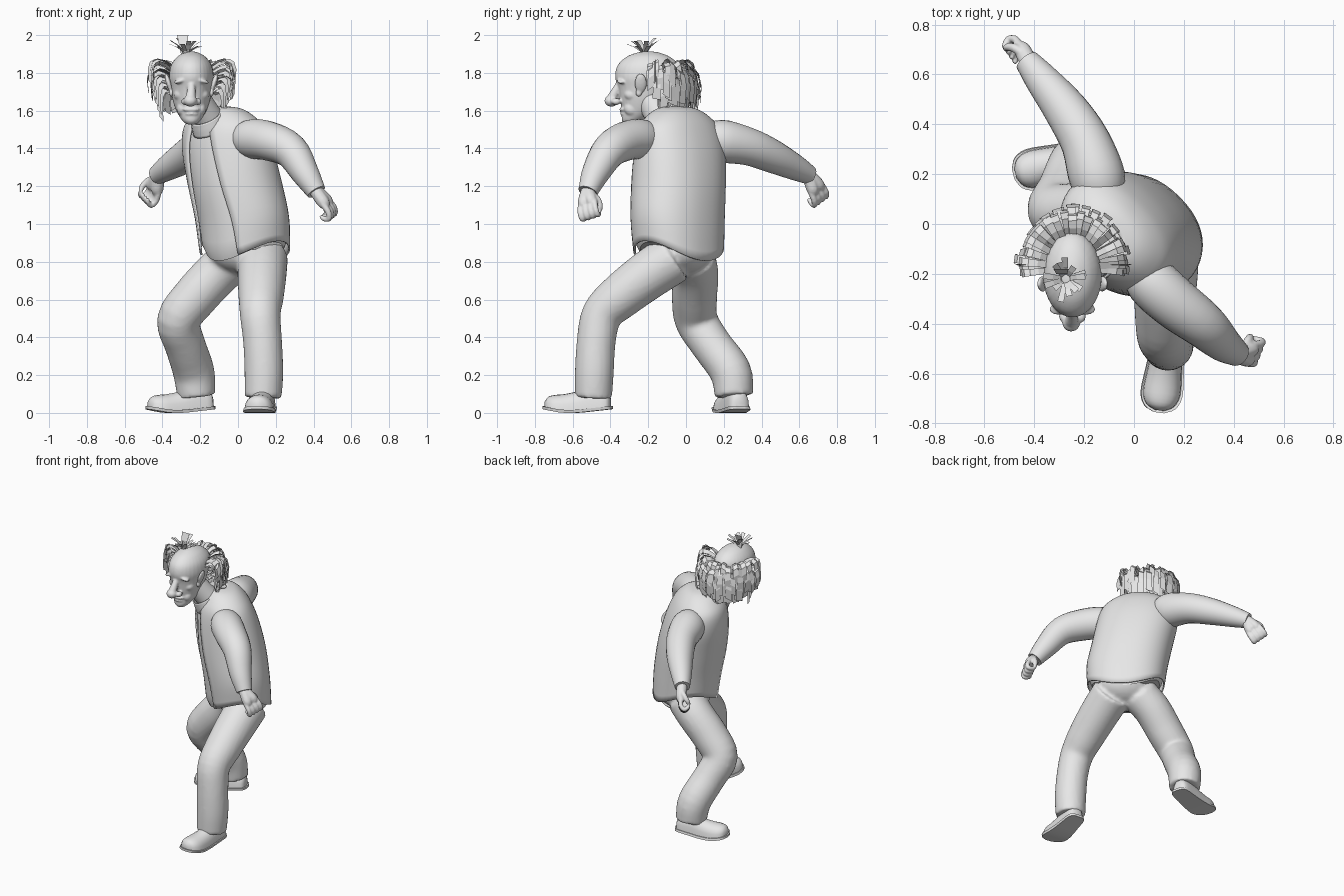
import bpy, bmesh, math, random
from mathutils import Vector, Matrix

random.seed(4)
V = Vector
cube = bpy.data.objects.get("Cube")
if cube:
    bpy.data.objects.remove(cube)

grey = bpy.data.materials.new("plain_grey")
grey.use_nodes = True
grey.diffuse_color = (0.8, 0.8, 0.8, 1)
grey.node_tree.nodes["Principled BSDF"].inputs["Base Color"].default_value = (0.8, 0.8, 0.8, 1)


def finish(bm, name, voxel=0, thick=0, smooth=True):
    """Turn a bmesh into a named object, optionally blended or thickened."""
    bmesh.ops.recalc_face_normals(bm, faces=bm.faces)
    me = bpy.data.meshes.new(name)
    bm.to_mesh(me)
    bm.free()
    me.materials.append(grey)
    ob = bpy.data.objects.new(name, me)
    bpy.context.collection.objects.link(ob)
    if smooth:
        bpy.ops.object.select_all(action="DESELECT")
        ob.select_set(True)
        bpy.context.view_layer.objects.active = ob
        bpy.ops.object.shade_smooth_by_angle(angle=math.radians(50))
    if voxel:
        m = ob.modifiers.new("blend", "REMESH")
        m.mode, m.voxel_size, m.use_smooth_shade = "VOXEL", voxel, True
        m = ob.modifiers.new("relax", "SMOOTH")
        m.factor, m.iterations = 0.5, 4
    if thick:
        m = ob.modifiers.new("cloth", "SOLIDIFY")
        m.thickness, m.offset = thick, 0


def skin(bm, rings, cyclic=True, caps=True):
    """Bridge a list of rings with quads."""
    vs = [[bm.verts.new(p) for p in r] for r in rings]
    n = len(vs[0])
    for a, b in zip(vs, vs[1:]):
        for i in range(n if cyclic else n - 1):
            j = (i + 1) % n
            bm.faces.new((a[i], a[j], b[j], b[i]))
    if caps:
        bm.faces.new(vs[0])
        bm.faces.new(vs[-1])


def spline(pts, steps=4):
    """Catmull-Rom through tuples of any length."""
    pts = [V(p) for p in pts]
    ext = [pts[0] * 2 - pts[1]] + pts + [pts[-1] * 2 - pts[-2]]
    out = []
    for i in range(len(pts) - 1):
        a, b, c, d = ext[i:i + 4]
        for k in range(steps):
            t = k / steps
            out.append((b * 2 + (c - a) * t + (a * 2 - b * 5 + c * 4 - d) * t * t
                        + (b * 3 - a - c * 3 + d) * t ** 3) * 0.5)
    return out + [pts[-1]]


def tube(bm, pts, sides=20, steps=4, caps=True):
    """Round limb through (x, y, z, radius) points."""
    path = spline(pts, steps)
    cen = [p.to_3d() for p in path]
    rings, side = [], V((0.31, 0.9, 0.2))
    for i, p in enumerate(path):
        d = (cen[min(i + 1, len(cen) - 1)] - cen[max(i - 1, 0)]).normalized()
        side = (side - d * side.dot(d)).normalized()
        up = d.cross(side)
        rings.append([cen[i] + (side * math.cos(a) + up * math.sin(a)) * p[3]
                      for a in (math.tau * k / sides for k in range(sides))])
    skin(bm, rings, caps=caps)


def ball(bm, loc, rad, roll=0):
    m = Matrix.Translation(loc) @ Matrix.Rotation(roll, 4, "Y") @ Matrix.Diagonal((*rad, 1))
    bmesh.ops.create_uvsphere(bm, u_segments=24, v_segments=16, radius=1, matrix=m)


# Torso: egg-shaped rings whose wide axis runs from shoulder to shoulder
wide = V((-1, 1, 0)).normalized()
fore = V((-1, -1, 0)).normalized()
torso = [(0.805, 0.035, -0.04, 0.25, 0.205), (1.0, 0.02, -0.045, 0.262, 0.21),
         (1.2, -0.018, -0.04, 0.262, 0.212), (1.38, -0.055, -0.035, 0.262, 0.194),
         (1.5, -0.075, -0.04, 0.242, 0.164), (1.565, -0.08, -0.045, 0.185, 0.128),
         (1.605, -0.085, -0.05, 0.115, 0.085), (1.618, -0.09, -0.055, 0.04, 0.03)]


def torso_ring(s, a0, a1, n, inset=0, lift=0):
    ring = []
    for k in range(n):
        a = a0 + (a1 - a0) * k / (n - 1)
        c, w = math.cos(a), math.sin(a)
        if c < 0:  # flatter back with fuller corners
            c, w = -abs(c) ** 0.9, math.copysign(abs(w) ** 0.9, w)
        p = V((s[1], s[2], s[0] + lift * w * w))
        belly = 0.1 * s[4] * max(c, 0) ** 2
        ring.append(p + fore * (c * (s[4] - inset) + belly) + wide * w * (s[3] - inset))
    return ring


bm = bmesh.new()
levels = spline(torso)
rings = []
for i, s in enumerate(levels):
    t = i / (len(levels) - 1)
    gap = 0.52 * (1 - t) + 0.06
    rings.append(torso_ring(s, gap, math.tau - gap, 41, lift=0.105 * (1 - t) ** 4))
skin(bm, rings, cyclic=False, caps=False)
finish(bm, "vest", thick=0.01)

bm = bmesh.new()
skin(bm, [torso_ring(s, 0, math.tau * 35 / 36, 36, 0.03 if i == 0 else 0.014, 0.1 * (1 - i / 30) ** 4)
          for i, s in enumerate(levels)])
finish(bm, "shirt")

# Sleeves
sleeves = {
    "left_sleeve": [(-0.01, -0.16, 1.44, 0.06), (0.06, -0.225, 1.45, 0.102), (0.16, -0.315, 1.44, 0.104),
                    (0.278, -0.405, 1.388, 0.093), (0.355, -0.478, 1.27, 0.074), (0.415, -0.52, 1.17, 0.052)],
    "right_sleeve": [(-0.11, 0.08, 1.44, 0.07), (-0.145, 0.18, 1.44, 0.112), (-0.195, 0.33, 1.41, 0.1),
                     (-0.275, 0.46, 1.357, 0.088), (-0.37, 0.58, 1.298, 0.068), (-0.43, 0.655, 1.258, 0.05)]}
for name, pts in sleeves.items():
    bm = bmesh.new()
    tube(bm, pts, 24)
    finish(bm, name)


# Hands with curled fingers
def hand(name, wrist, d, n):
    w, d = V(wrist), V(d).normalized()
    n = V(n)
    n = (n - d * n.dot(d)).normalized()
    s = d.cross(n)
    bm = bmesh.new()

    def path(*pts):
        tube(bm, [(*(w + d * a + s * b + n * c), r) for a, b, c, r in pts], 10, 3)
    for k in (-1, 1):
        path((-0.02, 0, 0, 0.034), (0.03, k * 0.012, 0, 0.036), (0.07, k * 0.022, 0, 0.033), (0.095, k * 0.022, 0, 0.02))
    for k in range(4):
        b = (k - 1.5) * 0.027
        path((0.07, b, 0, 0.016), (0.12, b * 1.1, 0.005, 0.016), (0.148, b * 1.1, 0.03, 0.015),
             (0.125, b, 0.055, 0.013), (0.105, b, 0.056, 0.008))
    path((0.02, 0.02, 0, 0.02), (0.055, 0.05, 0.02, 0.018), (0.09, 0.052, 0.045, 0.016), (0.11, 0.035, 0.06, 0.01))
    finish(bm, name, voxel=0.006)


hand("left_hand", (0.418, -0.52, 1.168), (0.66, -0.02, -0.75), (-0.7, 0.4, -0.4))
hand("right_hand", (-0.425, 0.655, 1.25), (-0.2, 0.45, -0.8), (-0.8, -0.5, -0.1))

# Trousers blended from the hips and two legs
bm = bmesh.new()
ball(bm, (0.04, -0.03, 0.86), (0.2, 0.165, 0.13))
tube(bm, [(0.13, -0.065, 0.82, 0.134), (0.127, -0.2, 0.73, 0.13), (0.122, -0.35, 0.615, 0.12),
          (0.118, -0.445, 0.52, 0.108), (0.13, -0.475, 0.38, 0.103), (0.137, -0.485, 0.22, 0.103),
          (0.133, -0.49, 0.08, 0.098)], 24)
tube(bm, [(-0.02, 0.03, 0.82, 0.125), (-0.115, 0.05, 0.735, 0.122), (-0.23, 0.045, 0.61, 0.12),
          (-0.315, 0.055, 0.49, 0.114), (-0.28, 0.135, 0.36, 0.108), (-0.235, 0.235, 0.22, 0.11),
          (-0.22, 0.255, 0.09, 0.102)], 24)
finish(bm, "trousers", voxel=0.013)


# Shoes: upper plus a flat sole sharing one outline
def shoe(side, heel, toe):
    heel, toe = V((*heel, 0)), V((*toe, 0))
    across = (toe - heel).normalized().cross(V((0, 0, 1)))
    outline = spline([(0, 0.025, 0.05), (0.06, 0.055, 0.09), (0.3, 0.065, 0.12), (0.55, 0.074, 0.1),
                      (0.8, 0.08, 0.08), (0.94, 0.06, 0.06), (1, 0.02, 0.03)], 3)
    for part, grow, base in (("shoe", 0.95, 0.01), ("sole", 1.06, 0)):
        bm = bmesh.new()
        rings = []
        for t, w, h in outline:
            c = heel.lerp(toe, 0.5 + (t - 0.5) * min(grow, 1))
            ring = []
            for k in range(20):
                a = math.tau * k / 20
                rise = max(0, math.sin(a)) ** 0.8 * h if part == "shoe" else 0.016 * (math.sin(a) > 0)
                spring = 0.02 * max(0, t - 0.7) / 0.3 + 0.04 * max(0, 0.5 - t)
                ring.append(c + across * math.cos(a) * w * grow + V((0, 0, base + rise + spring)))
            rings.append(ring)
        skin(bm, rings)
        finish(bm, side + "_" + part)


shoe("left", (0.15, -0.39), (0.1, -0.757))
shoe("right", (-0.125, 0.29), (-0.485, 0.2))

# Neck and collar
bm = bmesh.new()
tube(bm, [(-0.12, -0.1, 1.5, 0.085), (-0.17, -0.15, 1.585, 0.075), (-0.23, -0.2, 1.68, 0.075)])
finish(bm, "neck")
bm = bmesh.new()
tube(bm, [(-0.14, -0.12, 1.5, 0.098), (-0.155, -0.135, 1.54, 0.092), (-0.168, -0.148, 1.57, 0.084)], caps=False)
finish(bm, "collar", thick=0.008)

# Head: skull loft with facial forms blended in
hx = -0.247
bm = bmesh.new()
skull = spline([(1.528, -0.3, 0.025, 0.025), (1.55, -0.28, 0.05, 0.06), (1.6, -0.24, 0.08, 0.1),
                (1.66, -0.22, 0.1, 0.13), (1.72, -0.21, 0.11, 0.15), (1.78, -0.205, 0.118, 0.17),
                (1.84, -0.2, 0.108, 0.162), (1.885, -0.2, 0.075, 0.115), (1.908, -0.2, 0.035, 0.055),
                (1.914, -0.2, 0.008, 0.01)])
skin(bm, [[V((hx + rx * math.cos(a), cy + ry * math.sin(a), z))
           for a in (math.tau * k / 32 for k in range(32))] for z, cy, rx, ry in skull])
tube(bm, [(hx, -0.345, 1.755, 0.018), (hx, -0.37, 1.71, 0.022), (hx - 0.004, -0.39, 1.67, 0.028)], 12)
ball(bm, (hx - 0.005, -0.395, 1.652), (0.036, 0.037, 0.031))
ball(bm, (hx, -0.33, 1.606), (0.045, 0.024, 0.012))
ball(bm, (hx, -0.325, 1.583), (0.036, 0.024, 0.01))
ball(bm, (hx, -0.305, 1.553), (0.036, 0.034, 0.028))
for k in (-1, 1):
    ball(bm, (hx + k * 0.034, -0.37, 1.648), (0.02, 0.026, 0.018))
    ball(bm, (hx + k * 0.05, -0.342, 1.76), (0.045, 0.024, 0.012), k * 0.3)
    ball(bm, (hx + k * 0.06, -0.285, 1.685), (0.034, 0.042, 0.032), k * 0.5)
    ball(bm, (hx + k * 0.046, -0.325, 1.73), (0.018, 0.018, 0.01))
    ball(bm, (hx + k * 0.05, -0.285, 1.61), (0.028, 0.042, 0.038))
finish(bm, "head", voxel=0.006)

for k, name in ((1, "left_ear"), (-1, "right_ear")):
    bm = bmesh.new()
    ball(bm, (hx + k * 0.12, -0.24, 1.745), (0.014, 0.032, 0.055), k * 0.3)
    ball(bm, (hx + k * 0.106, -0.25, 1.695), (0.012, 0.018, 0.022))
    finish(bm, name, voxel=0.006)


# Hair made of flat curved locks
def lock(bm, pts, across, w0, w1):
    n = len(pts) - 1
    skin(bm, [[p - across * (w0 + (w1 - w0) * i / n), p + across * (w0 + (w1 - w0) * i / n)]
              for i, p in enumerate(pts)], cyclic=False, caps=False)


def droop(root, out, length, fall):
    return [root + out * length * math.sin(t * 1.9) + V((0, 0, 0.055 * math.sin(math.pi * t) - fall * t * t))
            for t in (i / 5 for i in range(6))]


bm = bmesh.new()
for z0, reach, drop, count, span in ((1.82, 0.115, 0.1, 19, 94), (1.79, 0.13, 0.12, 20, 90),
                                     (1.75, 0.12, 0.125, 20, 82), (1.71, 0.1, 0.11, 17, 74),
                                     (1.67, 0.075, 0.08, 14, 64)):
    for k in range(count):
        u = -1 + 2 * k / (count - 1)
        phi = math.radians(span * u) + random.uniform(-0.06, 0.06)
        out = V((math.sin(phi), math.cos(phi), 0))
        root = V((hx + 0.004 + out.x * 0.1, -0.175 + out.y * 0.12, z0 + random.uniform(-0.012, 0.012)))
        pts = droop(root, out, reach * random.uniform(0.85, 1.08), drop * random.uniform(0.8, 1.2) * (1 - 0.35 * u * u))
        across = (V((out.y, -out.x, 0)) + V((0, 0, random.uniform(-0.8, 0.8)))).normalized()
        lock(bm, pts, across, 0.014, 0.022)
# Broad locks fanning out beside each ear
for k in (-1, 1):
    for j in range(6):
        root = V((hx + 0.004 + k * 0.105, -0.165 + 0.006 * j, 1.825 - 0.03 * j))
        pts = droop(root, V((k, 0, 0)), 0.12 - 0.012 * j, 0.08 + 0.008 * j)
        lock(bm, pts, V((k * 0.6, 0.25, 0.76)), 0.01, 0.018)
finish(bm, "side_hair", smooth=False)

bm = bmesh.new()
for k in range(13):
    phi = math.tau * k / 13 + random.uniform(-0.2, 0.2)
    out = V((math.cos(phi), math.sin(phi), 0))
    lean, tall = random.uniform(0.04, 0.085), random.uniform(0.045, 0.09)
    root = V((-0.275, -0.22, 1.895)) + out * 0.012
    pts = [root + out * lean * t * t + V((0, 0, tall * t)) for t in (0, 0.35, 0.7, 1)]
    lock(bm, pts, V((-out.y, out.x, 0)), 0.007, 0.013)
top = V((-0.285, -0.2, 1.89))
lock(bm, [top, top + V((-0.005, 0, 0.06)), top + V((-0.008, 0.02, 0.11))], V((1, 0, 0)), 0.015, 0.03)
finish(bm, "top_tuft", smooth=False)
